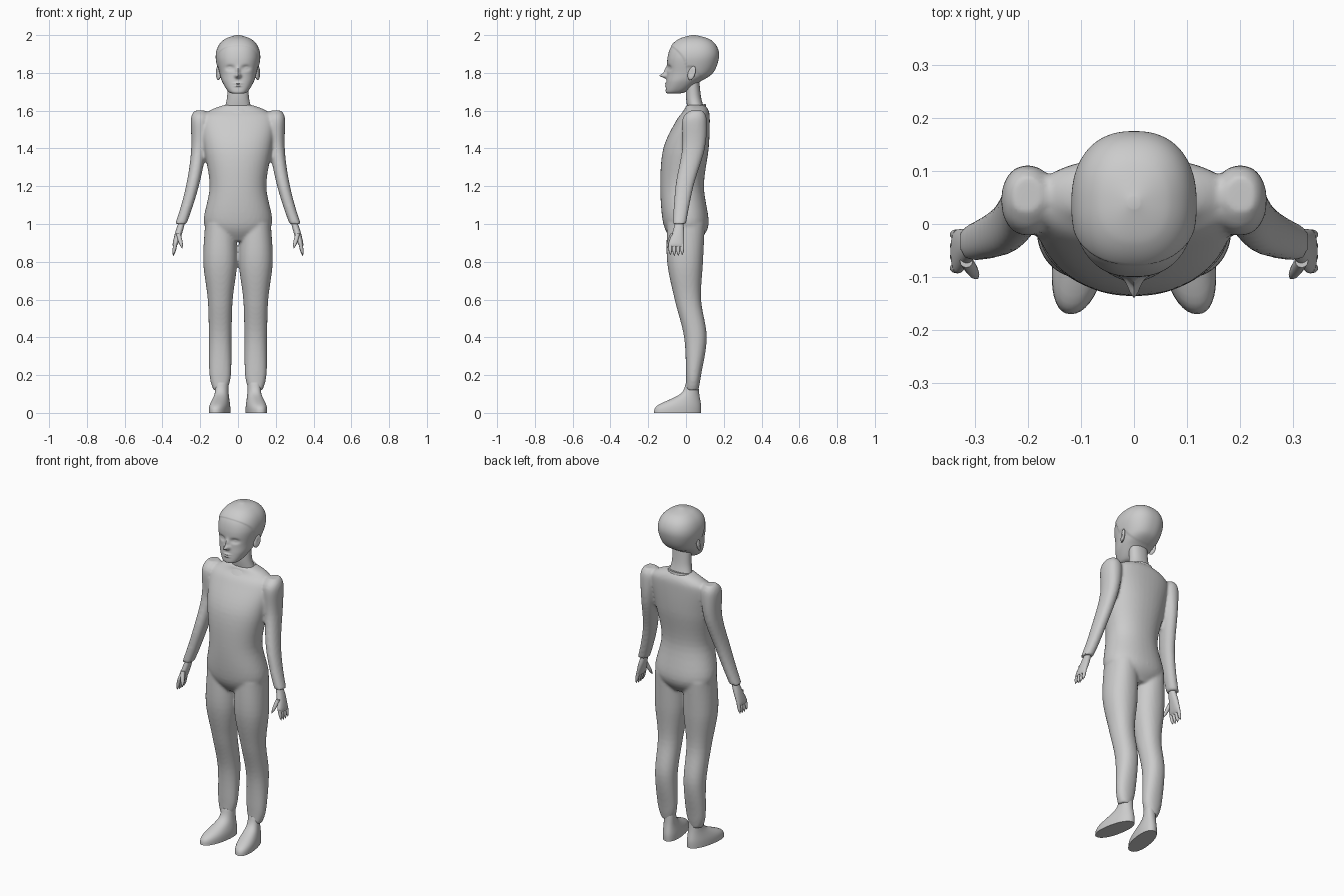
import bpy, bmesh, math
from mathutils import Vector

cube = bpy.data.objects.get("Cube")
if cube:
    bpy.data.objects.remove(cube, do_unlink=True)

grey = bpy.data.materials.new("plain grey")
grey.use_nodes = True
grey.diffuse_color = (0.6, 0.6, 0.6, 1)
grey.node_tree.nodes["Principled BSDF"].inputs["Base Color"].default_value = grey.diffuse_color

SIDES = {"left": 1, "right": -1}


def smooth_sections(sections, steps):
    """Add in-between sections so that a few key ones give a flowing shape."""
    keys = [Vector(section) for section in sections]
    padded = [keys[0]] + keys + [keys[-1]]
    result = []
    for before, start, end, after in zip(padded, padded[1:], padded[2:], padded[3:]):
        handle_a = start + (end - before) / 6
        handle_b = end - (after - start) / 6
        for step in range(steps):
            t = step / steps
            a, b, c = start.lerp(handle_a, t), handle_a.lerp(handle_b, t), handle_b.lerp(end, t)
            result.append(a.lerp(b, t).lerp(b.lerp(c, t), t))
    return result + [keys[-1]]


def rounded(value, power):
    """Push a sine or cosine outward to turn a circle into a fuller oval."""
    return math.copysign(abs(value) ** (2 / power), value)


def loft(bm, sections, side=1, centre=lambda z: 0, steps=6, segments=40, power=2.2, tilt=0, skew=0):
    """Skin level sections, each given as height, half width, front and back."""
    rings = []
    for z, half, front, back in smooth_sections(sections, steps):
        ring = []
        for k in range(segments):
            angle = math.tau * k / segments
            x = centre(z) + half * rounded(math.cos(angle), power)
            y = (front + back) / 2 + (back - front) / 2 * rounded(math.sin(angle), power)
            ring.append(bm.verts.new((side * (x - skew * y), y, z + tilt * y)))
        rings.append(ring)
    for low, high in zip(rings, rings[1:]):
        for k in range(segments):
            bm.faces.new((low[k - 1], low[k], high[k], high[k - 1]))
    bm.faces.new(rings[0])
    bm.faces.new(rings[-1])


def finish(bm, name, angle=50):
    """Turn the mesh into a named, smooth-shaded object."""
    bmesh.ops.recalc_face_normals(bm, faces=bm.faces)
    mesh = bpy.data.meshes.new(name)
    bm.to_mesh(mesh)
    bm.free()
    mesh.materials.append(grey)
    part = bpy.data.objects.new(name, mesh)
    bpy.context.collection.objects.link(part)
    bpy.ops.object.select_all(action="DESELECT")
    part.select_set(True)
    bpy.context.view_layer.objects.active = part
    bpy.ops.object.shade_smooth_by_angle(angle=math.radians(angle))
    return part


# Suit: torso, trouser legs and sleeves fused into one soft skin
bm = bmesh.new()
loft(bm, [(.91, .09, -.07, .07), (1, .18, -.12, .12), (1.2, .15, -.136, .095), (1.4, .18, -.12, .12),
          (1.55, .195, -.05, .126), (1.6, .15, -.01, .12), (1.63, .075, 0, .1)])
for side in SIDES.values():
    loft(bm, [(1, .08, -.1, .1), (.8, .09, -.1, .09), (.6, .066, -.06, .08),
              (.4, .06, -.01, .11), (.2, .057, 0, .08), (.12, .036, 0, .066)],
         side, centre=lambda z: .094)
    loft(bm, [(1.6, .03, .02, .09), (1.55, .05, -.02, .11), (1.4, .04, -.02, .1),
              (1.2, .034, -.056, .04), (1, .03, -.07, 0)],
         side, centre=lambda z: .2 + .34 * (1.55 - z) ** 2)
suit = finish(bm, "body_suit")
fuse = suit.modifiers.new("fuse", "REMESH")
fuse.mode = "VOXEL"
fuse.voxel_size = .008
fuse.use_smooth_shade = True
soften = suit.modifiers.new("soften", "SMOOTH")
soften.iterations = 6

# Neck, with a raised collar edge lying on the shoulders
bm = bmesh.new()
loft(bm, [(1.76, .056, 0, .07), (1.67, .058, 0, .08), (1.6, .075, .01, .1)])
finish(bm, "neck")
bm = bmesh.new()
loft(bm, [(1.58, .1, -.03, .11), (1.62, .07, 0, .104)], tilt=.15)
finish(bm, "collar", 30)

# Feet, turned slightly outward
for label, side in SIDES.items():
    bm = bmesh.new()
    loft(bm, [(.16, .034, 0, .065), (.1, .036, -.03, .07), (.04, .05, -.15, .08), (0, .052, -.17, .08)],
         side, centre=lambda z: .09, skew=.17)
    finish(bm, label + "_foot")


def finger(bm, base, tip, radius, side):
    """Straight finger with a rounded tip."""
    sections = []
    for step in range(5):
        t = step / 4
        point = base.lerp(tip, t)
        r = radius * (1.1 - t ** 4)
        sections.append((point.z, r, point.y - r, point.y + r))
    slope = (tip.x - base.x) / (tip.z - base.z)
    loft(bm, sections, side, centre=lambda z: base.x + slope * (z - base.z), segments=12, power=2)


# Hands: palm, four fingers and a thumb
for label, side in SIDES.items():
    bm = bmesh.new()
    loft(bm, [(1.02, .016, -.056, -.016), (.96, .019, -.07, -.01), (.9, .015, -.092, -.01),
              (.88, .008, -.088, -.012)],
         side, centre=lambda z: .3 + .3 * (1 - z))
    for k in range(4):
        y = .021 * k - .083
        length = .068 - .005 * abs(k - 1.5)
        finger(bm, Vector((.331, y, .896)), Vector((.343, y, .896 - length)), .009, side)
    finger(bm, Vector((.316, -.07, .95)), Vector((.295, -.103, .87)), .011, side)
    finish(bm, label + "_hand")


def hairline(y):
    """Height of the hair edge: swept back over the temple, then down behind the ear."""
    return 1.83 + .4 * math.sqrt(max(-y, 0)) - 1.4 * max(y - .04, 0)


# Face features: x, z, width, height and forward push
FEATURES = {
    "nose_tip": (0, 1.785, .014, .012, .036),
    "nose_bridge": (0, 1.81, .01, .02, .016),
    "eye_socket": (.042, 1.826, .02, .012, -.016),
    "eyelid": (.043, 1.825, .013, .006, .009),
    "upper_lip": (0, 1.744, .02, .005, .008),
    "lower_lip": (0, 1.731, .018, .005, .007),
}

# Head, with a raised cap of hair and the face pushed out of the surface
bm = bmesh.new()
loft(bm, [(1.69, .02, -.095, -.05), (1.7, .05, -.107, 0), (1.75, .082, -.104, .07), (1.8, .098, -.1, .14),
          (1.88, .114, -.098, .17), (1.94, .102, -.078, .16), (1.98, .066, -.035, .12), (2, .01, .03, .05)],
     steps=14, segments=128, power=2.35)
bmesh.ops.recalc_face_normals(bm, faces=bm.faces)
bm.normal_update()
for vert in bm.verts:
    x, y, z = vert.co
    lift = min(max((z - hairline(y)) / .008, 0), 1)
    side_lift = vert.normal * .004 * lift
    side_lift.z = 0
    vert.co += side_lift
    if y < 0:
        for across, height, wide, tall, push in FEATURES.values():
            fall = ((abs(x) - across) / wide) ** 2 + ((z - height) / tall) ** 2
            vert.co.y -= push * math.exp(-fall)
finish(bm, "head")

# Ears: dished ovals leaning back
for label, side in SIDES.items():
    bm = bmesh.new()
    bmesh.ops.create_uvsphere(bm, u_segments=20, v_segments=12, radius=1)
    for vert in bm.verts:
        x, y, z = vert.co
        dish = .006 * math.exp(-4 * (y * y + z * z)) if x > 0 else 0
        vert.co = (side * (.104 + .012 * x + .008 * y - dish), .03 + .02 * y + .008 * z, 1.8 + .038 * z)
    finish(bm, label + "_ear")
